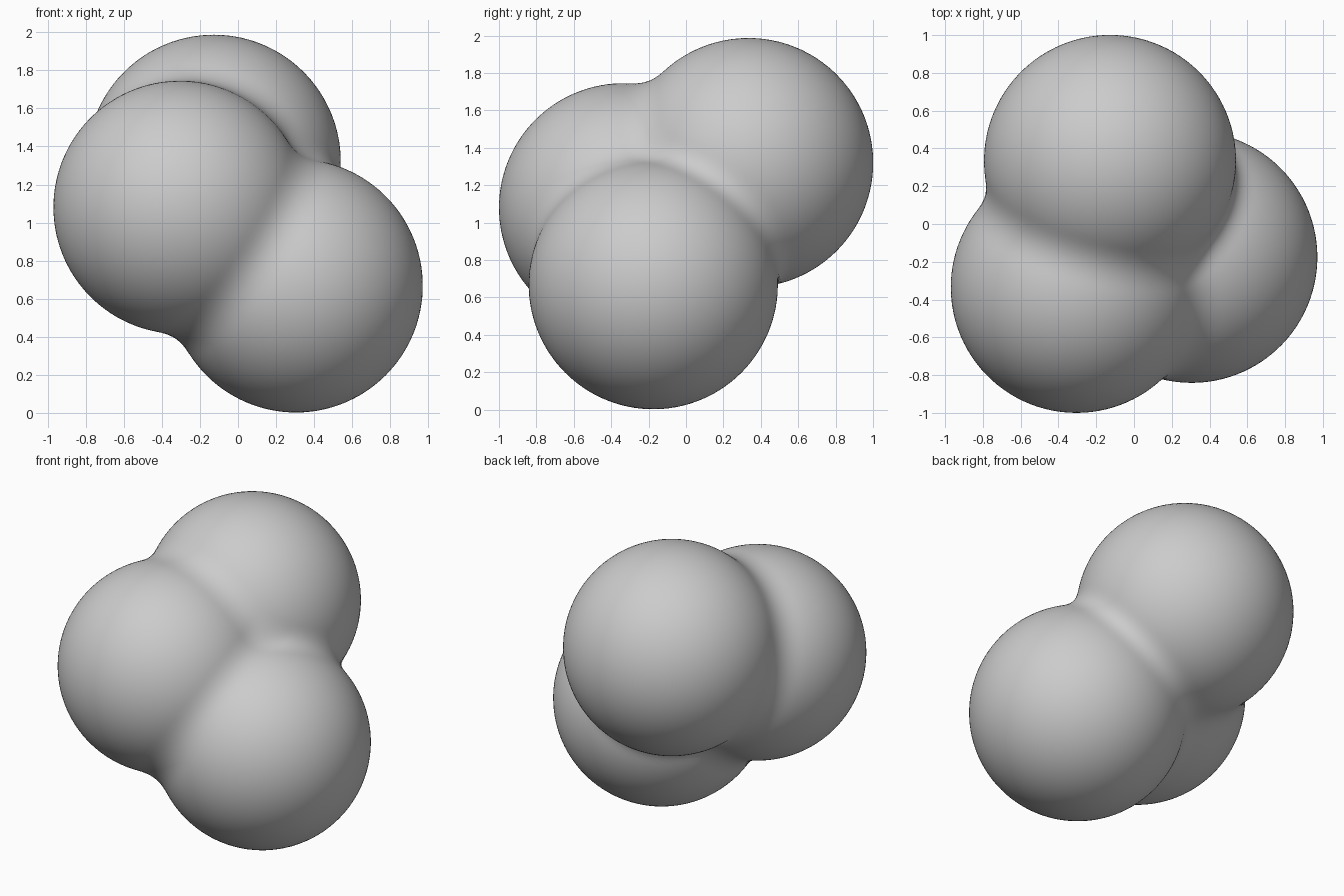
import bpy, bmesh
from mathutils import Vector

if "Cube" in bpy.data.objects:
    bpy.data.objects.remove(bpy.data.objects["Cube"])

# Three overlapping balls: centre and radius
BALLS = [(Vector((-0.305, -0.335, 1.08)), 0.665),
         (Vector((0.305, -0.175, 0.668)), 0.666),
         (Vector((-0.127, 0.334, 1.32)), 0.667)]
BLEND = 0.12  # softness of the seams


def soft_min(a, b):
    h = max(BLEND - abs(a - b), 0) / BLEND
    return min(a, b) - h * h * BLEND / 4


def distance(p):
    d = [(p - c).length - r for c, r in BALLS]
    return soft_min(soft_min(d[0], d[1]), d[2])


# Shared middle point, inside all three balls
middle = sum((c for c, r in BALLS), Vector()) / 3

# Push a fine sphere outward onto the blended surface
bm = bmesh.new()
bmesh.ops.create_icosphere(bm, subdivisions=6, radius=1)
for v in bm.verts:
    ray = v.co.normalized()
    lo, hi = 0.0, 1.6
    for _ in range(18):
        mid = (lo + hi) / 2
        if distance(middle + ray * mid) < 0:
            lo = mid
        else:
            hi = mid
    v.co = middle + ray * lo
for f in bm.faces:
    f.smooth = True

mesh = bpy.data.meshes.new("blended_balls")
bm.to_mesh(mesh)
bm.free()
obj = bpy.data.objects.new("blended_balls", mesh)
bpy.context.collection.objects.link(obj)
